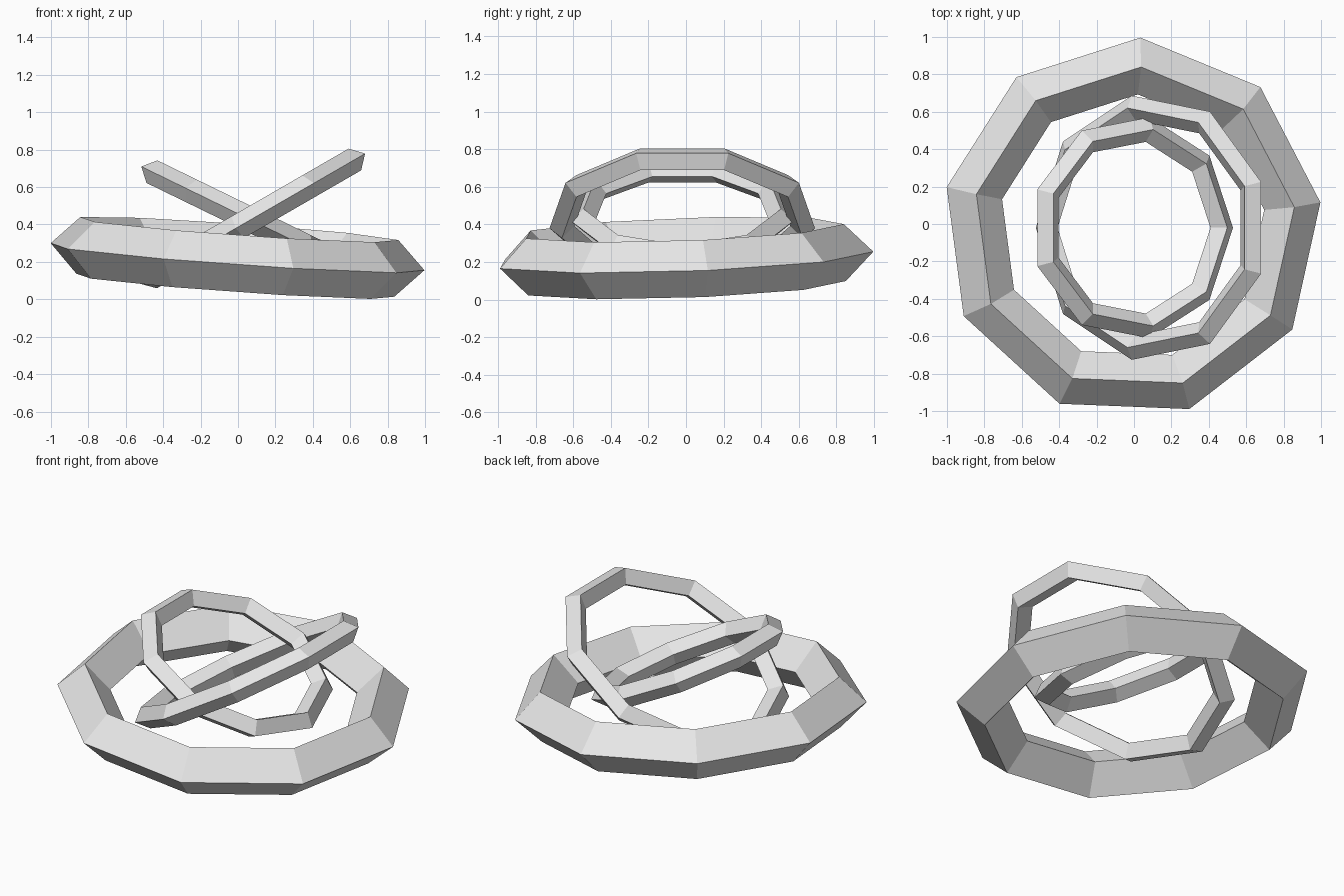
import bpy
from math import radians
from mathutils import Vector, Quaternion

cube = bpy.data.objects.get("Cube")
if cube:
    bpy.data.objects.remove(cube, do_unlink=True)

# Single light grey material
grey = bpy.data.materials.new("light grey")
grey.use_nodes = True
grey.diffuse_color = (0.8, 0.8, 0.8, 1)
grey.node_tree.nodes["Principled BSDF"].inputs["Base Color"].default_value = (0.8, 0.8, 0.8, 1)


def ring(name, centre, major, minor, normal, spin):
    """Nine-sided ring with a diamond section, spun about its axis, then tilted."""
    bpy.ops.mesh.primitive_torus_add(major_segments=9, minor_segments=4,
                                     major_radius=major, minor_radius=minor)
    obj = bpy.context.object
    obj.name = name
    tilt = Vector((0, 0, 1)).rotation_difference(Vector(normal))
    obj.rotation_mode = 'QUATERNION'
    obj.rotation_quaternion = tilt @ Quaternion((0, 0, 1), radians(spin))
    obj.location = centre
    obj.data.materials.append(grey)
    bpy.ops.object.shade_flat()
    return obj


# Thick, nearly level ring
ring("outer_ring", (-0.01, -0.02, 0.222), 0.866, 0.152, (0.071, -0.036, 1), 7.6)
# Two thin crossed rings inside it
ring("large_inner_ring", (0.096, -0.02, 0.442), 0.65, 0.067, (-0.5, 0, 0.866), 20)
ring("small_inner_ring", (-0.01, -0.02, 0.463), 0.533, 0.067, (0.438, 0, 0.899), 0)
